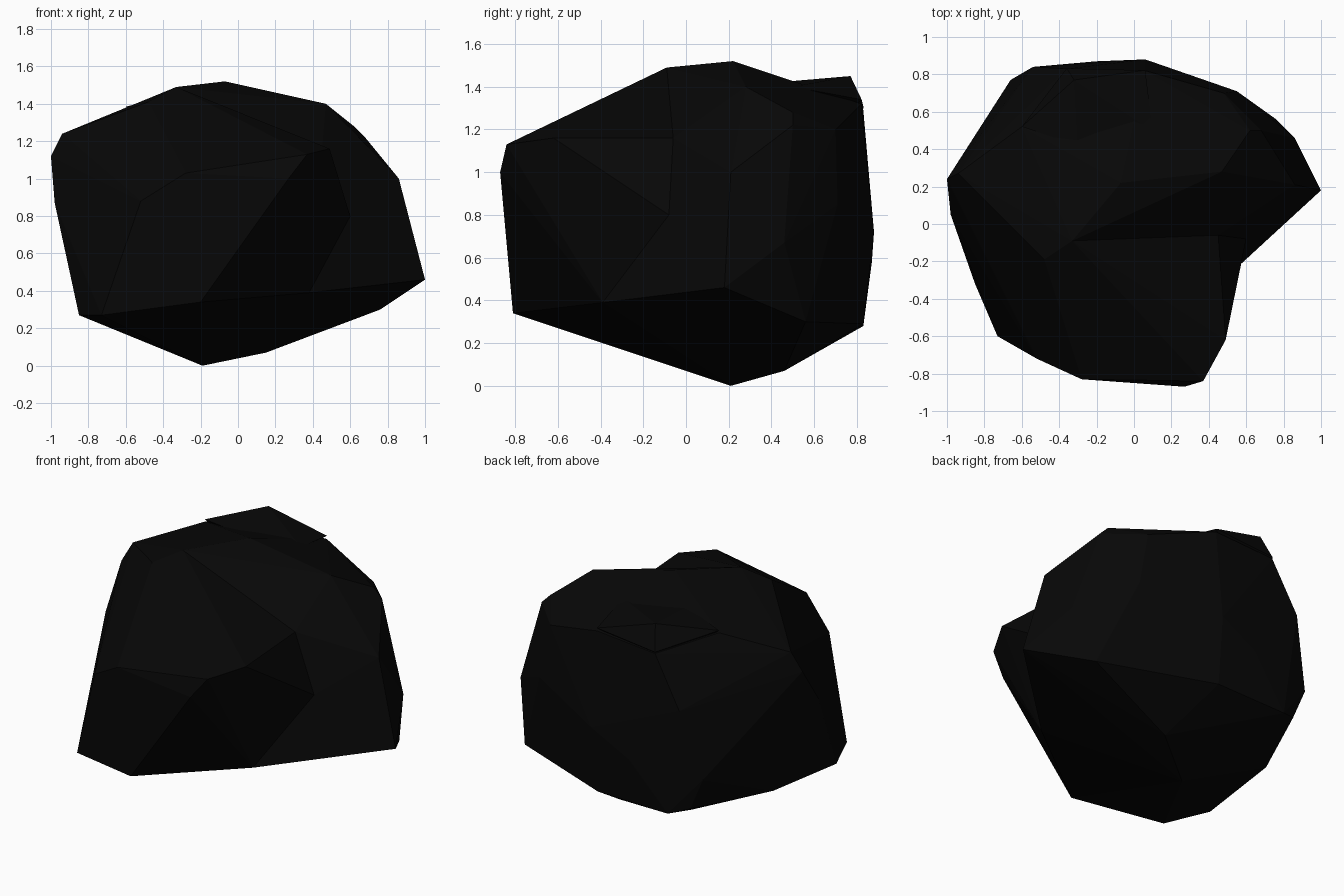
import bpy, bmesh

if "Cube" in bpy.data.objects:
    bpy.data.objects.remove(bpy.data.objects["Cube"])

# Single colour: near-black stone
stone = bpy.data.materials.new("black stone")
stone.diffuse_color = (0.0022, 0.0022, 0.0022, 1)
stone.use_nodes = True
stone.node_tree.nodes["Principled BSDF"].inputs["Base Color"].default_value = stone.diffuse_color


def hull(name, points):
    """Faceted chunk of rock spanned by its corner points."""
    bm = bmesh.new()
    for p in points:
        bm.verts.new(p)
    bmesh.ops.convex_hull(bm, input=bm.verts)
    loose = [v for v in bm.verts if not v.link_faces]
    bmesh.ops.delete(bm, geom=loose, context='VERTS')
    bmesh.ops.recalc_face_normals(bm, faces=bm.faces)
    me = bpy.data.meshes.new(name)
    bm.to_mesh(me)
    bm.free()
    me.materials.append(stone)
    ob = bpy.data.objects.new(name, me)
    bpy.context.collection.objects.link(ob)
    return ob


# Corners shared by the front and back chunks: underside tip, left flank, inner crease
shared = [(-.19, .21, 0), (-.85, -.32, .27), (-.98, .05, .87), (-1, .24, 1.12),
          (-.94, .27, 1.24), (-.48, -.19, 1.41), (-.33, -.09, 1.49),
          (.38, -.39, .39), (.6, -.08, .8), (.45, -.06, 1.16)]

# Wide back chunk with the right-hand point
rock = hull("rock", shared + [
    (1, .18, .46), (.76, .56, .30), (.86, .46, .67), (.86, .21, 1.0),
    (.15, .46, .07), (.05, .83, .29), (-.45, .83, .28), (-.57, .77, .32),
    (-.8, .25, .3), (-.66, .77, .53), (-.71, .62, .8), (-.54, .84, .97),
    (-.2, .87, .58), (.06, .88, .72), (.55, .71, .85),
    (-.07, .22, 1.52), (.47, .28, 1.40), (.62, .5, 1.28), (.68, .5, 1.22),
    (.48, .7, 1.2), (.06, .82, 1.32), (-.36, .83, 1.29), (-.6, .52, 1.37)])

# Narrower front chunk
front = hull("front_chunk", shared + [
    (-.2, -.81, .34), (-.73, -.6, .27), (-.52, -.72, .88), (-.28, -.83, 1.03),
    (.27, -.87, 1.0), (.37, -.84, 1.13), (.49, -.62, 1.16)])

# Raised crest along the back top edge
crest = hull("back_crest", [
    (-.32, .77, 1.45), (-.36, .832, 1.3), (.06, .822, 1.34), (-.6, .52, 1.385),
    (-.3, .42, 1.42), (.1, .5, 1.40), (-.3, .6, 1.1)])

# Fuse the chunks into one rock
for part in (front, crest):
    mod = rock.modifiers.new("fuse", 'BOOLEAN')
    mod.operation = 'UNION'
    mod.solver = 'EXACT'
    mod.object = part
dg = bpy.context.evaluated_depsgraph_get()
fused = bpy.data.meshes.new_from_object(rock.evaluated_get(dg))
rock.modifiers.clear()
rock.data = fused
for part in (front, crest):
    bpy.data.objects.remove(part)
